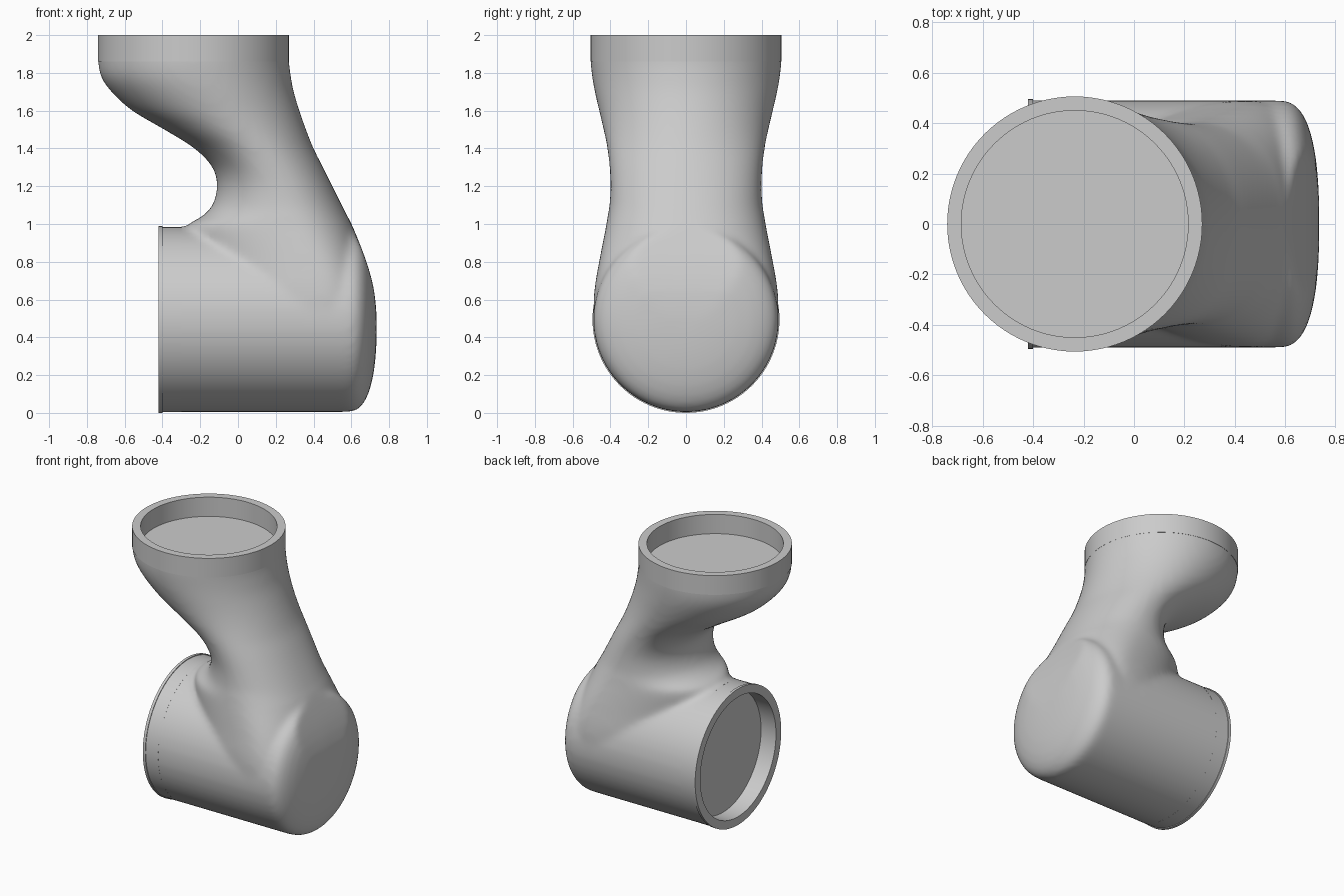
import bpy, bmesh, math
from mathutils import Vector

if "Cube" in bpy.data.objects:
    bpy.data.objects.remove(bpy.data.objects["Cube"])

grey = bpy.data.materials.new("light_grey")
grey.use_nodes = True
color = (0.6, 0.6, 0.6, 1)
grey.diffuse_color = color
grey.node_tree.nodes["Principled BSDF"].inputs["Base Color"].default_value = color

SIDES = 96
ANGLES = [math.tau * i / SIDES for i in range(SIDES)]
R, ZC = 0.49, 0.495          # barrel radius and axis height
TOP_X, TOP_Z = -0.235, 1.86  # upper collar axis and seam
SEAM_X = -0.3                # barrel collar seam


def loft(bm, rings, caps=True):
    """Skin a list of equal-length point rings."""
    loops = [[bm.verts.new(p) for p in ring] for ring in rings]
    faces = []
    for a, b in zip(loops, loops[1:]):
        for i in range(SIDES):
            j = (i + 1) % SIDES
            faces.append(bm.faces.new((a[i], a[j], b[j], b[i])))
    if caps:
        faces += [bm.faces.new(loops[0][::-1]), bm.faces.new(loops[-1])]
    bmesh.ops.recalc_face_normals(bm, faces=faces)


def circle_x(x, r):
    return [Vector((x, r * math.cos(a), ZC + r * math.sin(a))) for a in ANGLES]


def circle_z(z, r):
    return [Vector((TOP_X + r * math.cos(a), r * math.sin(a), z)) for a in ANGLES]


def make_object(name, bm):
    mesh = bpy.data.meshes.new(name)
    bm.to_mesh(mesh)
    bm.free()
    mesh.materials.append(grey)
    ob = bpy.data.objects.new(name, mesh)
    bpy.context.collection.objects.link(ob)
    return ob


def smooth(ob):
    bpy.ops.object.select_all(action='DESELECT')
    ob.select_set(True)
    bpy.context.view_layer.objects.active = ob
    bpy.ops.object.shade_smooth_by_angle(angle=math.radians(35))


# Neck sections: height, left edge, right edge, half depth, widest x
SECTIONS = [
    (1.95, -.74, .27, .505, -.235), (1.86, -.74, .27, .505, -.235),
    (1.78, -.725, .28, .497, -.22), (1.7, -.67, .295, .483, -.18),
    (1.6, -.56, .325, .46, -.11), (1.5, -.39, .36, .437, -.02),
    (1.4, -.23, .4, .417, .08), (1.3, -.135, .45, .405, .15),
    (1.2, -.11, .5, .4, .2), (1.1, -.135, .55, .405, .23),
    (1.04, -.19, .58, .415, .25), (.98, -.27, .61, .425, .28),
    (.8, -.25, .68, .46, .38), (.65, -.23, .72, .485, .43),
    (.5, -.2, .735, .49, .45)]


def catmull(rows, steps):
    """Smoothly interpolate table rows."""
    out = []
    for i in range(len(rows) - 1):
        p = [rows[max(0, min(len(rows) - 1, i + k))] for k in (-1, 0, 1, 2)]
        for s in range(steps):
            t = s / steps
            out.append([b + .5 * t * (c - a + t * (2 * a - 5 * b + 4 * c - d
                        + t * (3 * (b - c) + d - a))) for a, b, c, d in zip(*p)])
    return out + [rows[-1]]


def neck_ring(row):
    z, left, right, depth, mid = row
    blend = max(0, min(1, (1.4 - z) / .8))
    e = 2 / (2 + .5 * blend)         # squarer outer half lower down
    ring = []
    for a in ANGLES:
        c, s = math.cos(a), math.sin(a)
        if c > 0:
            x = mid + (right - mid) * c ** e
            y = depth * math.copysign(abs(s) ** e, s)
        else:
            x, y = mid + (mid - left) * c, depth * s
        ring.append(Vector((x, y, z)))
    return ring


rows = catmull(SECTIONS, 4)


def outer_limit(z):
    for hi, lo in zip(rows, rows[1:]):
        if lo[0] <= z <= hi[0]:
            t = (z - lo[0]) / (hi[0] - lo[0])
            return lo[2] + t * (hi[2] - lo[2])
    return 1


# Body: neck merged with a round-ended barrel
bm = bmesh.new()
loft(bm, [neck_ring(r) for r in rows])
barrel = [circle_x(-.4 + .98 * i / 12, R) for i in range(13)]
for i in range(1, 20):
    a = math.pi / 2 * i / 20
    barrel.append(circle_x(.58 + .155 * math.sin(a) ** .8, R * math.cos(a) ** .8))
for ring in barrel:
    for p in ring:
        p.x = min(p.x, outer_limit(p.z))
loft(bm, barrel)
body = make_object("elbow_body", bm)

remesh = body.modifiers.new("merge", 'REMESH')
remesh.mode = 'VOXEL'
remesh.voxel_size = 0.018
relax = body.modifiers.new("blend", 'SMOOTH')
relax.factor = 0.5
relax.iterations = 12
evaluated = body.evaluated_get(bpy.context.evaluated_depsgraph_get())
bm = bmesh.new()
bm.from_mesh(evaluated.to_mesh())
evaluated.to_mesh_clear()
body.modifiers.clear()


# Trim both mouths flat; the closing faces are the recess floors
def trim(point, normal, inside):
    faces = [f for f in bm.faces if inside(f.calc_center_median())]
    edges = {e for f in faces for e in f.edges}
    verts = {v for f in faces for v in f.verts}
    bmesh.ops.bisect_plane(bm, geom=faces + list(edges) + list(verts), dist=1e-5,
                           plane_co=point, plane_no=normal)
    cut = [f for f in bm.faces if inside(f.calc_center_median())
           and (f.calc_center_median() - point).dot(normal) > 0]
    bmesh.ops.delete(bm, geom=cut, context='FACES')
    rim = [e for e in bm.edges if e.is_boundary]
    bmesh.ops.holes_fill(bm, edges=rim, sides=0)


trim(Vector((0, 0, TOP_Z)), Vector((0, 0, 1)), lambda c: c.z > 1.5)
trim(Vector((SEAM_X, 0, 0)), Vector((-1, 0, 0)), lambda c: c.z < 1.1)
bmesh.ops.recalc_face_normals(bm, faces=bm.faces)
bm.to_mesh(body.data)
bm.free()
smooth(body)

# Upper collar
bm = bmesh.new()
loft(bm, [circle_z(z, r) for z, r in
          [(TOP_Z, .45), (TOP_Z, .506), (2, .506), (2, .45), (TOP_Z, .45)]], caps=False)
bmesh.ops.remove_doubles(bm, verts=bm.verts, dist=1e-5)
smooth(make_object("upper_collar", bm))

# Barrel collar with a thin raised lip
bm = bmesh.new()
loft(bm, [circle_x(x, r) for x, r in
          [(SEAM_X, .435), (SEAM_X, R), (-.4, R), (-.4, .495), (-.42, .495),
           (-.42, .435), (SEAM_X, .435)]], caps=False)
bmesh.ops.remove_doubles(bm, verts=bm.verts, dist=1e-5)
smooth(make_object("barrel_collar", bm))
